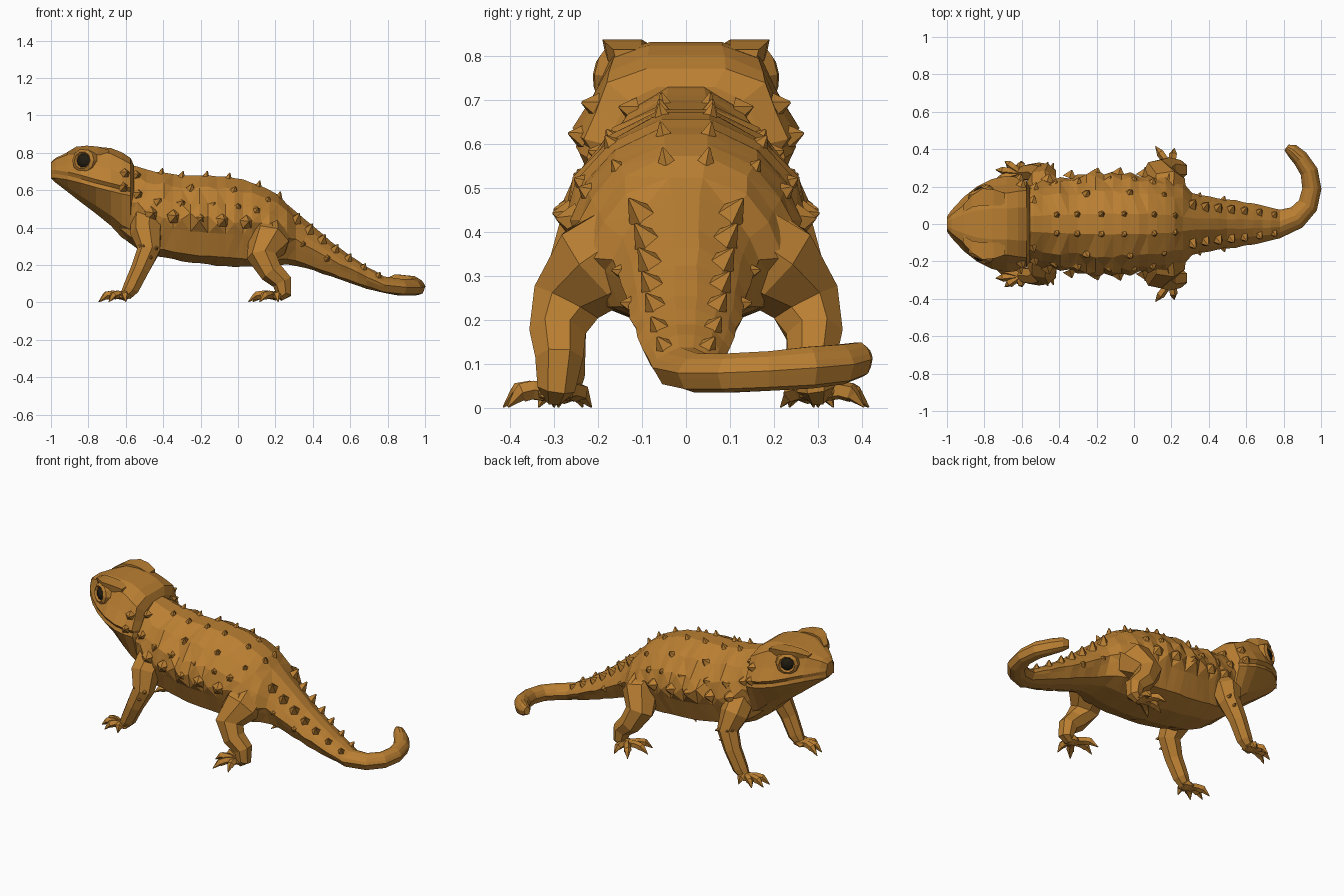
import bpy, bmesh, math, random
from mathutils import Vector, Matrix

if "Cube" in bpy.data.objects:
    bpy.data.objects.remove(bpy.data.objects["Cube"])

random.seed(4)

def material(name, col):
    m = bpy.data.materials.new(name)
    m.diffuse_color = (*col, 1)
    m.use_nodes = True
    m.node_tree.nodes["Principled BSDF"].inputs["Base Color"].default_value = m.diffuse_color
    return m

SKIN = material("ochre_skin", (0.49, 0.212, 0.032))
DARK = material("dark_eye", (0.016, 0.012, 0.006))

def finish(bm, name, mat=SKIN):
    bmesh.ops.recalc_face_normals(bm, faces=bm.faces)
    me = bpy.data.meshes.new(name)
    bm.to_mesh(me)
    bm.free()
    me.materials.append(mat)
    ob = bpy.data.objects.new(name, me)
    bpy.context.collection.objects.link(ob)
    return ob

def loft(bm, rings):
    vs = [[bm.verts.new(p) for p in r] for r in rings]
    n = len(vs[0])
    for a, b in zip(vs, vs[1:]):
        for i in range(n):
            bm.faces.new((a[i], a[(i + 1) % n], b[(i + 1) % n], b[i]))
    bm.faces.new(vs[0])
    bm.faces.new(vs[-1])

def limb(bm, pts, ref, sides=6):
    """Tapered tube through (x, y, z, radius) points."""
    ps = [Vector(p[:3]) for p in pts]
    rings = []
    for i, p in enumerate(ps):
        t = (ps[min(i + 1, len(ps) - 1)] - ps[max(i - 1, 0)]).normalized()
        u = t.cross(Vector(ref)).normalized()
        w = t.cross(u)
        rings.append([p + (u * math.cos(a) + w * math.sin(a)) * pts[i][3]
                      for a in (2 * math.pi * (k + 0.5) / sides for k in range(sides))])
    loft(bm, rings)

def spike(bm, pos, normal, r, h):
    n = Vector(normal).normalized()
    m = Matrix.Translation(Vector(pos) + n * (h / 2 - 0.012)) @ n.to_track_quat('Z', 'Y').to_matrix().to_4x4()
    bmesh.ops.create_cone(bm, cap_ends=True, segments=5, radius1=r, radius2=0.003, depth=h, matrix=m)

def lerp_row(table, x):
    for a, b in zip(table, table[1:]):
        if a[0] <= x <= b[0]:
            f = (x - a[0]) / (b[0] - a[0])
            return [p + (q - p) * f for p, q in zip(a, b)]
    return list(table[-1])

def half_profile(row):
    """Body cross-section: roof-like back, overhanging flank, rounded belly."""
    x, zt, zb, hw, zw = row
    return [(0.2 * hw, zt), (0.62 * hw, zw + (zt - zw) * 0.72), (0.86 * hw, zw + (zt - zw) * 0.34),
            (hw, zw), (0.9 * hw, zw - (zw - zb) * 0.3), (0.72 * hw, zw - (zw - zb) * 0.82), (0.3 * hw, zb)]

# Body and tail: x, top z, bottom z, half width, height of widest point
BODY = [(-.63, .74, .36, .19, .56), (-.55, .73, .29, .215, .52), (-.45, .70, .25, .245, .47),
        (-.3, .68, .22, .268, .455), (-.15, .68, .2, .277, .445), (0, .665, .19, .275, .435),
        (.12, .625, .19, .26, .42), (.22, .57, .2, .235, .38), (.28, .51, .2, .195, .35),
        (.32, .475, .195, .158, .33), (.42, .39, .165, .142, .27), (.55, .285, .12, .125, .2),
        (.68, .195, .075, .1, .14), (.78, .14, .05, .075, .095)]
rings = []
for i in range(31):
    x = -.63 + 1.41 * i / 30
    row = lerp_row(BODY, x)
    trunk = -.55 < x < .28
    scal = random.uniform(.015, .05) * (1 if i % 2 else -1) if trunk else 0
    half = []
    for k, (y, z) in enumerate(half_profile(row)):
        f = 1 + (scal * (.8 if k == 2 else 1) if k in (2, 3) else 0)
        j = 0.011 if trunk and k in (1, 2, 3) else 0.003
        half.append((y * f + random.uniform(-j, j), z + random.uniform(-j, j) - (scal * .35 if k == 3 else 0)))
    rings.append([(x, y, z) for y, z in half] + [(x, -y, z) for y, z in reversed(half)])
# Curled tail end: x, y, heading, half width, bottom z, top z
for cx, cy, ang, hw, zb, zt in [(.87, .035, 30, .062, .036, .125), (.93, .1, 60, .055, .036, .125),
                               (.951, .19, 88, .051, .04, .13), (.936, .28, 112, .048, .045, .14),
                               (.89, .35, 136, .044, .055, .145), (.845, .393, 142, .036, .072, .15),
                               (.815, .41, 142, .018, .09, .138)]:
    a = math.radians(ang)
    half = half_profile((0, zt, zb, hw, (zt + zb) / 2))
    sec = half + [(-y, z) for y, z in reversed(half)]
    rings.append([(cx - math.sin(a) * y, cy + math.cos(a) * y, z) for y, z in sec])
bm = bmesh.new()
loft(bm, rings)
# split the rough hide into triangles
bmesh.ops.triangulate(bm, faces=[f for f in bm.faces if f.calc_center_median().x < .3])
finish(bm, "body_and_tail")

# Head: x, top z, temple half width, temple z, mouth z, mouth half width, bottom z, jaw half width
HEAD = [(-1, .75, .026, .745, .695, .04, .665, .025), (-.975, .772, .05, .765, .695, .075, .64, .045),
        (-.91, .803, .1, .79, .685, .145, .59, .08), (-.84, .83, .145, .815, .668, .2, .535, .105),
        (-.76, .832, .165, .81, .645, .24, .475, .13), (-.68, .825, .165, .795, .625, .258, .41, .15),
        (-.62, .802, .175, .765, .61, .25, .345, .15), (-.575, .772, .18, .74, .6, .232, .32, .15),
        (-.555, .73, .13, .70, .59, .19, .32, .13)]
rings = []
for x, zt, tw, zs, zc, cw, zb, bw in HEAD:
    half = [(tw * .5, zt), (tw, zs), (tw * .5 + cw * .5, zs * .5 + zc * .5),
            (cw, zc + .012), (cw * .94, zc - .008), (cw * .97, zc - .03),
            (bw * 1.1, zb * .75 + zc * .25), (bw * .5, zb)]
    rings.append([(x, y, z) for y, z in half] + [(x, -y, z) for y, z in reversed(half)])
bm = bmesh.new()
loft(bm, rings)
finish(bm, "head")

# Eyes with raised lids and jutting brows
for s, side in ((1, "left"), (-1, "right")):
    n = Vector((-.42, .9 * s, .12)).normalized()
    base = Matrix.Translation((-.822, .168 * s, .757)) @ n.to_track_quat('Z', 'Y').to_matrix().to_4x4()
    bm = bmesh.new()
    bmesh.ops.create_icosphere(bm, subdivisions=2, radius=.042, matrix=base @ Matrix.Diagonal((1, 1, .7, 1)))
    finish(bm, side + "_eye", DARK)
    bm = bmesh.new()
    prof = [(.036, .01), (.047, .026), (.064, .014), (.078, -.03)]
    vs = [[bm.verts.new(base @ Vector((r * math.cos(a), r * math.sin(a), h))) for a in
           (2 * math.pi * k / 10 for k in range(10))] for r, h in prof]
    for a, b in zip(vs, vs[1:]):
        for k in range(10):
            bm.faces.new((a[k], a[(k + 1) % 10], b[(k + 1) % 10], b[k]))
    ob = finish(bm, side + "_eyelid")
    # open shells: make sure the normals face outward
    if sum(p.normal.dot(n) * p.area for p in ob.data.polygons) < 0:
        ob.data.flip_normals()
    # brow wedge: x, inner y, outer y, top z, lower z
    bm = bmesh.new()
    loft(bm, [[(x, yi * s, zl), (x, yi * s, zt), (x, yo * s, zt), (x, (yo - .008) * s, zl)] for x, yi, yo, zt, zl in
              ((-.915, .06, .1, .802, .785), (-.865, .09, .155, .832, .79), (-.81, .1, .19, .838, .798),
               (-.75, .1, .185, .833, .79), (-.69, .1, .165, .815, .78))])
    finish(bm, side + "_brow")

# Spikes along back, flanks, tail, neck and cheeks
bm = bmesh.new()
def body_spike(x, k, r, h, lean=.3):
    y, z = half_profile(lerp_row(BODY, x))[k]
    nrm = ((lean, .25, 1), (lean, .6, .8), (lean, .9, .5), (lean, 1, .15))[k]
    for s in (1, -1):
        spike(bm, (x, y * s, z), (nrm[0], nrm[1] * s, nrm[2]), r, h)
for x in (-.41, -.3, -.17, -.05, .11, .22):
    body_spike(x, 0, .022, .036)
for x in (-.25, -.02, .16):
    body_spike(x, 1, .026, .034)
for x in (-.42, -.3, -.13, .0, .1):
    body_spike(x, 2, .032, .032)
for x in (-.46, -.34, -.2, -.08, .05, .18):
    body_spike(x, 3, .04, .04)
for x in (.31, .38, .45, .52, .59, .67, .75):
    body_spike(x, 1, .038 - .024 * (x - .3), .06 - .05 * (x - .3), .45)
for x in (.35, .48):
    body_spike(x, 3, .022, .028)
for s in (1, -1):
    for x, y, z in ((-.53, .2, .58), (-.54, .13, .68), (-.6, .215, .69), (-.61, .245, .62)):
        spike(bm, (x, y * s, z), (.35, s, .25), .03, .036)
    # elbow spikes
    for x, y, z in ((-.44, .295, .29), (-.47, .3, .24), (-.51, .29, .3)):
        spike(bm, (x, y * s, z), (.3, s, .1), .02, .045)
finish(bm, "spikes")

# Legs with clawed toes
FRONT = [(-.49, .15, .44, .085), (-.49, .22, .37, .085), (-.475, .262, .28, .064), (-.52, .278, .18, .052),
         (-.57, .275, .075, .046), (-.6, .275, .035, .032)]
REAR = [(.17, .13, .36, .115), (.165, .21, .325, .112), (.13, .272, .24, .083), (.18, .292, .165, .066),
        (.238, .288, .11, .056), (.245, .295, .045, .044), (.22, .3, .03, .028)]
FRONT_TOES = [(-.745, .235), (-.74, .29), (-.69, .335), (-.6, .335)]
REAR_TOES = [(.055, .3), (.08, .215), (.115, .415), (.215, .405)]
for s, side in ((1, "left"), (-1, "right")):
    for nm, leg, toes, palm in (("front", FRONT, FRONT_TOES, (-.61, .277)), ("rear", REAR, REAR_TOES, (.2, .3))):
        bm = bmesh.new()
        limb(bm, [(x, y * s, z, r) for x, y, z, r in leg], (0, 1, 0), 7)
        bmesh.ops.create_icosphere(bm, subdivisions=1, radius=1, matrix=Matrix.Translation(
            (palm[0], palm[1] * s, .036)) @ Matrix.Diagonal((.055, .05, .026, 1)))
        for tx, ty in toes:
            path = []
            for f, z, r in ((0, .035, .022), (.45, .042, .022), (.7, .036, .023), (.76, .03, .017), (1, .003, .002)):
                path.append((palm[0] + (tx - palm[0]) * f, (palm[1] + (ty - palm[1]) * f) * s, z, r))
            limb(bm, path, (0, 0, 1), 5)
        finish(bm, side + "_" + nm + "_leg")
